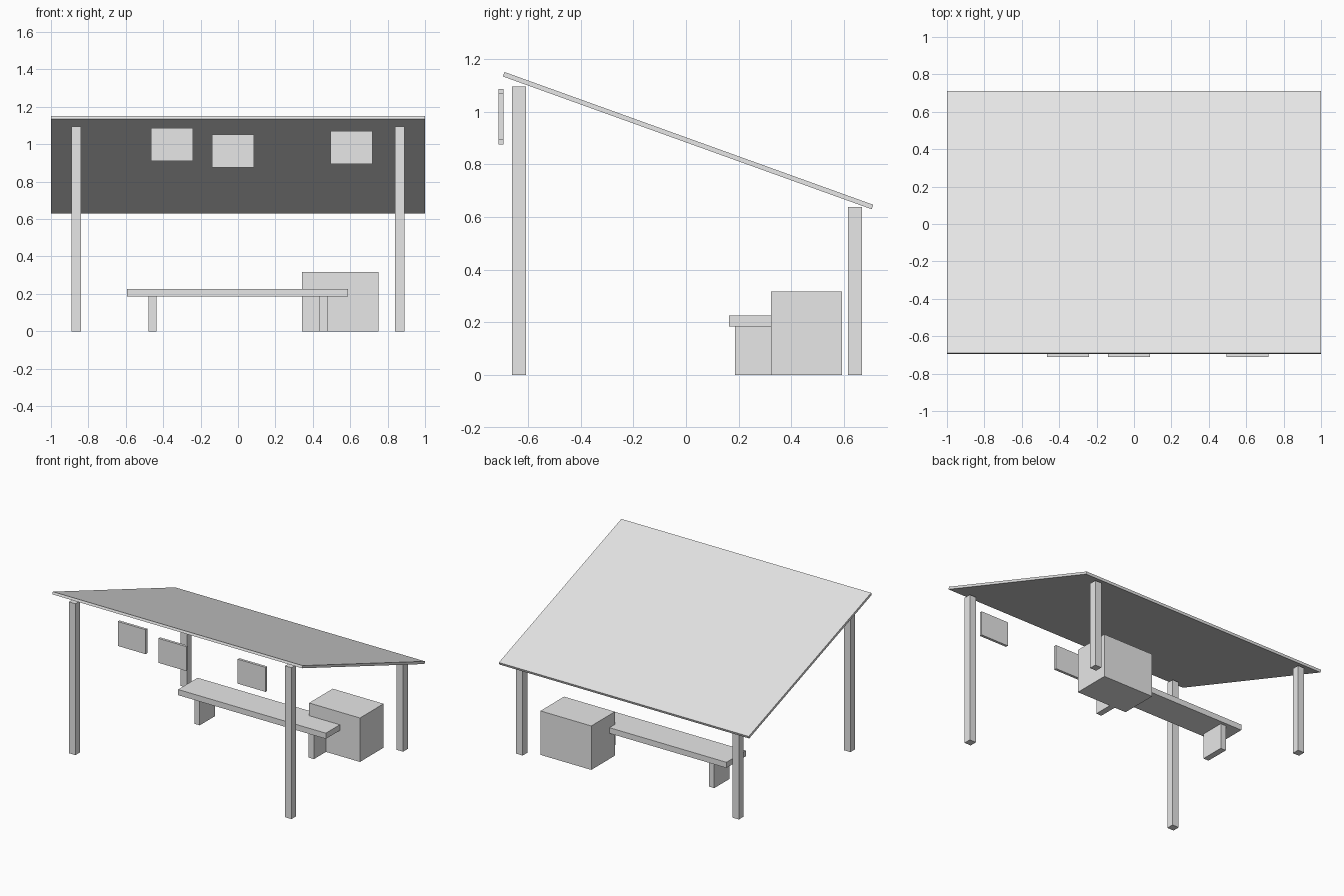
import bpy
import math

cube = bpy.data.objects.get("Cube")
if cube:
    bpy.data.objects.remove(cube, do_unlink=True)

GREY = (0.8, 0.8, 0.8, 1.0)
grey = bpy.data.materials.new("light_grey")
grey.use_nodes = True
grey.diffuse_color = GREY
for node in grey.node_tree.nodes:
    if node.type == 'BSDF_PRINCIPLED':
        node.inputs["Base Color"].default_value = GREY


def box(name, x, y, z, tilt=0.0):
    """Box spanning the given (low, high) ranges, tilted about its own x axis."""
    spans = (x, y, z)
    centre = [(low + high) / 2 for low, high in spans]
    bpy.ops.mesh.primitive_cube_add(size=1, location=centre)
    obj = bpy.context.object
    obj.name = name
    obj.scale = [high - low for low, high in spans]
    bpy.ops.object.transform_apply(location=False, rotation=False, scale=True)
    obj.rotation_euler.x = tilt
    obj.data.materials.append(grey)
    return obj


def around(centre, size):
    return (centre - size / 2, centre + size / 2)


# Sloping roof slab, high at the front
box("roof", (-1, 1), around(0.008, 1.488), around(0.89, 0.018), math.radians(-19.8))

# Four posts, the front pair taller
for side, x in (("right", -0.865), ("left", 0.865)):
    box(f"front_post_{side}", around(x, 0.052), around(-0.634, 0.053), (0, 1.095))
    box(f"back_post_{side}", around(x, 0.052), around(0.642, 0.053), (0, 0.638))

# Bench with two slab legs
box("bench_seat", (-0.593, 0.589), (0.163, 0.385), (0.185, 0.226))
for side, x in (("right", -0.458), ("left", 0.456)):
    box(f"bench_leg_{side}", around(x, 0.043), (0.186, 0.362), (0, 0.185))

# Storage box at the end of the bench
box("storage_box", (0.343, 0.75), (0.323, 0.593), (0, 0.318))

# Three sign panels hanging below the front edge
for i, (x, z) in enumerate(((-0.353, 0.998), (-0.027, 0.963), (0.607, 0.982)), 1):
    box(f"sign_panel_{i}", around(x, 0.223), (-0.711, -0.692), around(z, 0.177))
